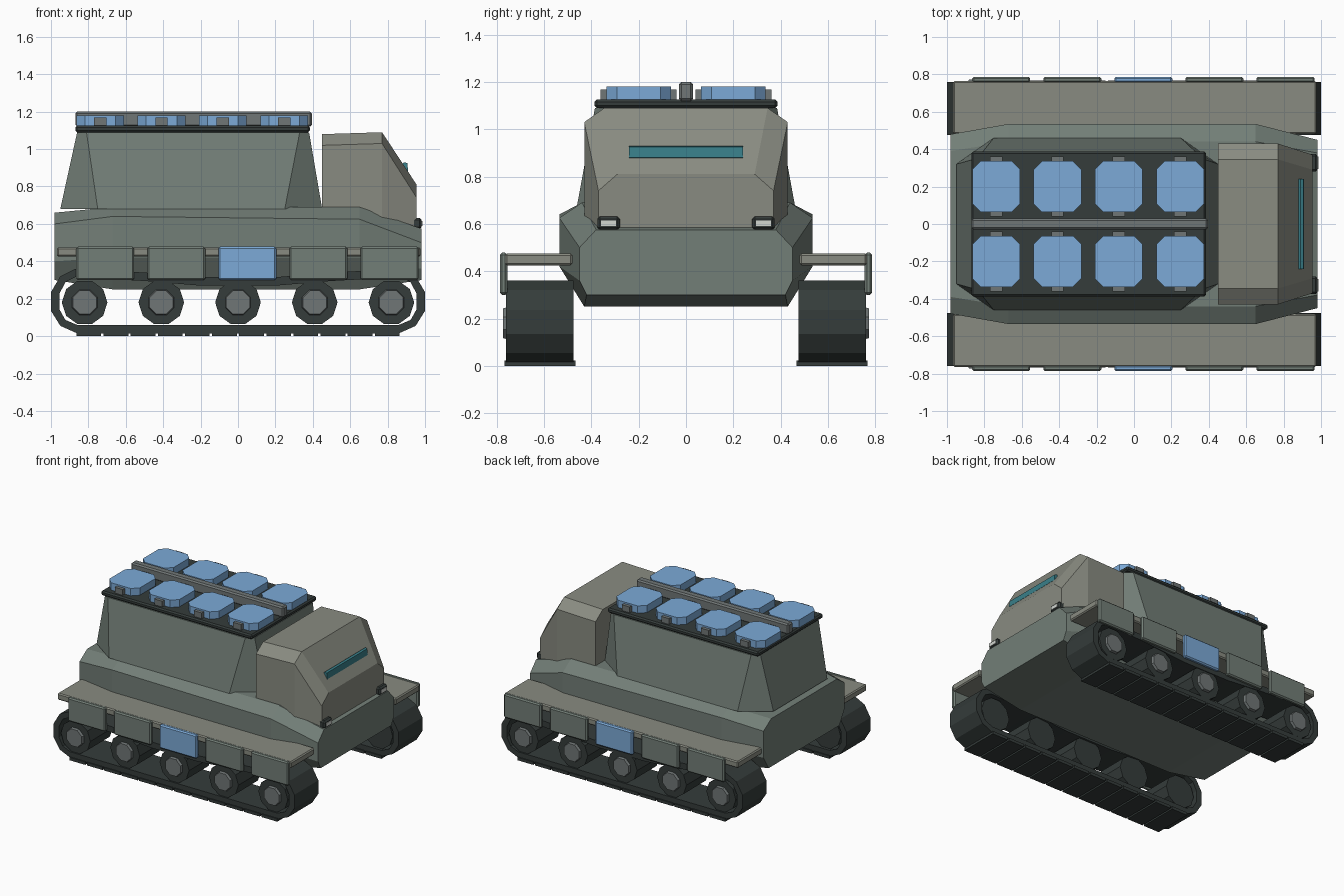
import bpy, bmesh
from math import sin, cos, pi

if "Cube" in bpy.data.objects:
    bpy.data.objects.remove(bpy.data.objects["Cube"])


def material(name, rgb):
    m = bpy.data.materials.new(name)
    m.diffuse_color = (*rgb, 1)
    m.use_nodes = True
    m.node_tree.nodes["Principled BSDF"].inputs["Base Color"].default_value = m.diffuse_color
    return m


HULL = material("hull_green_grey", (0.17, 0.21, 0.185))
PLATE = material("warm_grey", (0.25, 0.26, 0.22))
DARK = material("dark_grey", (0.035, 0.045, 0.043))
BLUE = material("panel_blue", (0.20, 0.40, 0.68))
TEAL = material("visor_teal", (0.04, 0.21, 0.25))
STEEL = material("steel_grey", (0.16, 0.18, 0.18))
LENS = material("lamp_lens", (0.65, 0.68, 0.64))


def loft(name, rings, mat, bevel=0, closed=False):
    """Skin a list of equal-length point rings; cap the ends unless closed."""
    bm = bmesh.new()
    vs = [[bm.verts.new(p) for p in r] for r in rings]
    n = len(vs[0])
    for a, b in zip(vs, vs[1:] + (vs[:1] if closed else [])):
        for i in range(n):
            j = (i + 1) % n
            bm.faces.new((a[i], a[j], b[j], b[i]))
    if not closed:
        bm.faces.new(vs[0])
        bm.faces.new(vs[-1])
    bmesh.ops.recalc_face_normals(bm, faces=bm.faces)
    me = bpy.data.meshes.new(name)
    bm.to_mesh(me)
    bm.free()
    me.materials.append(mat)
    ob = bpy.data.objects.new(name, me)
    bpy.context.collection.objects.link(ob)
    if bevel:
        mod = ob.modifiers.new("bevel", 'BEVEL')
        mod.width, mod.segments = bevel, 1
    return ob


def box(name, x, y, z, mat, bevel=0):
    """Box from (min, max) ranges."""
    ring = [(x[0], y[0]), (x[1], y[0]), (x[1], y[1]), (x[0], y[1])]
    return loft(name, [[(a, b, h) for a, b in ring] for h in z], mat, bevel)


def section(x, half):
    """Full cross-section at x from a half profile (bottom to top)."""
    return [(x, y, z) for y, z in half] + [(x, -y, z) for y, z in reversed(half)]


def octagon(x0, x1, y, cx, cy, z, y0=None):
    """Rectangle with cut corners, lying flat at height z."""
    y0 = -y if y0 is None else y0
    return [(x0 + cx, y0, z), (x1 - cx, y0, z), (x1, y0 + cy, z), (x1, y - cy, z),
            (x1 - cx, y, z), (x0 + cx, y, z), (x0, y - cy, z), (x0, y0 + cy, z)]


def disc(x, y, z, r, n):
    return [(x + r * cos(2 * pi * (i + .5) / n + pi / 2), y,
             z + r * sin(2 * pi * (i + .5) / n + pi / 2)) for i in range(n)]


# Lower hull
loft("hull", [
    section(-.98, [(.42, .30), (.48, .40), (.48, .60), (.39, .66)]),
    section(-.67, [(.43, .25), (.535, .42), (.535, .64), (.44, .69)]),
    section(.65, [(.43, .25), (.535, .42), (.535, .625), (.44, .69)]),
    section(.98, [(.42, .30), (.45, .36), (.45, .50), (.38, .575)])], HULL)

# Superstructure and roof
loft("superstructure", [octagon(-.95, .45, .46, .20, .14, .68),
                        octagon(-.86, .38, .385, .05, .04, 1.09)], HULL)
box("roof_deck", (-.87, .385), (-.387, .387), (1.09, 1.125), DARK, .01)
box("roof_beam", (-.87, .395), (-.03, .03), (1.12, 1.2), STEEL, .01)

# Cab
loft("cab", [
    section(.45, [(.43, .66), (.43, 1.02), (.345, 1.08)]),
    section(.77, [(.43, .62), (.43, 1.03), (.345, 1.09)]),
    section(.955, [(.37, .565), (.37, .74), (.29, .81)])], PLATE)
loft("visor", [[(.87, y, .915), (.89, y, .93), (.905, y, .925),
                (.91, y, .88), (.90, y, .873), (.88, y, .88)] for y in (-.24, .24)], TEAL)

# Track belt outline: rounded ends, sagging top run
def belt_ring(y):
    def run(t):
        pts = [(.86, .015 + t), (.95 - t * .6, .055 + t * .7), (1 - t, .135 + t * .2),
               (1 - t, .235 - t * .2), (.95 - t * .6, .32 - t * .7), (.87, .36 - t),
               (.5, .34 - t), (.2, .315 - t)]
        return pts + [(-a, b) for a, b in reversed(pts)]
    return [(a, y, b) for a, b in run(0)], [(a, y, b) for a, b in run(.045)]


for s, side in ((-1, "front"), (1, "back")):
    def span(a, b):
        return tuple(sorted((s * a, s * b)))

    # Running gear
    o0, i0 = belt_ring(s * .475)
    o1, i1 = belt_ring(s * .76)
    loft(f"track_belt_{side}", [o0, o1, i1, i0], DARK, closed=True)
    for k in range(12):
        x = -.7975 + k * .145
        box(f"track_shoe_{side}_{k}", (x - .066, x + .066), span(.467, .768), (0, .022), DARK)
    for k in range(5):
        x = -.82 + k * .41
        loft(f"wheel_{side}_{k}", [disc(x, s * y, .18, .122, 10) for y in (.49, .755)], DARK)
        loft(f"hub_{side}_{k}", [disc(x, s * .75, .18, .075, 8),
                                 disc(x, s * .773, .18, .068, 8)], STEEL)

    # Fender and hanging skirt panels
    box(f"fender_{side}", (-.967, .975), span(.48, .765), (.425, .475), PLATE, .008)
    for k in range(5):
        x = -.71 + k * .38
        box(f"skirt_{side}_{k}", (x - .155, x + .155), span(.755, .787), (.3, .478),
            BLUE if k == 2 else HULL, .009)

    # Roof panels with clips
    for k in range(4):
        x = -.737 + k * .328
        a, b = span(.063, .337)
        loft(f"roof_panel_{side}_{k}",
             [octagon(x - .127, x + .127, b, .045, .045, z, a) for z in (1.12, 1.18)], BLUE)
        box(f"outer_clip_{side}_{k}", (x - .033, x + .033), span(.33, .362), (1.12, 1.168), STEEL)
        box(f"inner_clip_{side}_{k}", (x - .033, x + .033), span(.04, .07), (1.12, 1.168), STEEL)

    # Headlamp
    box(f"headlamp_{side}", (.93, .982), span(.28, .375), (.572, .632), DARK, .012)
    box(f"headlamp_lens_{side}", (.97, .986), span(.295, .36), (.59, .615), LENS)
